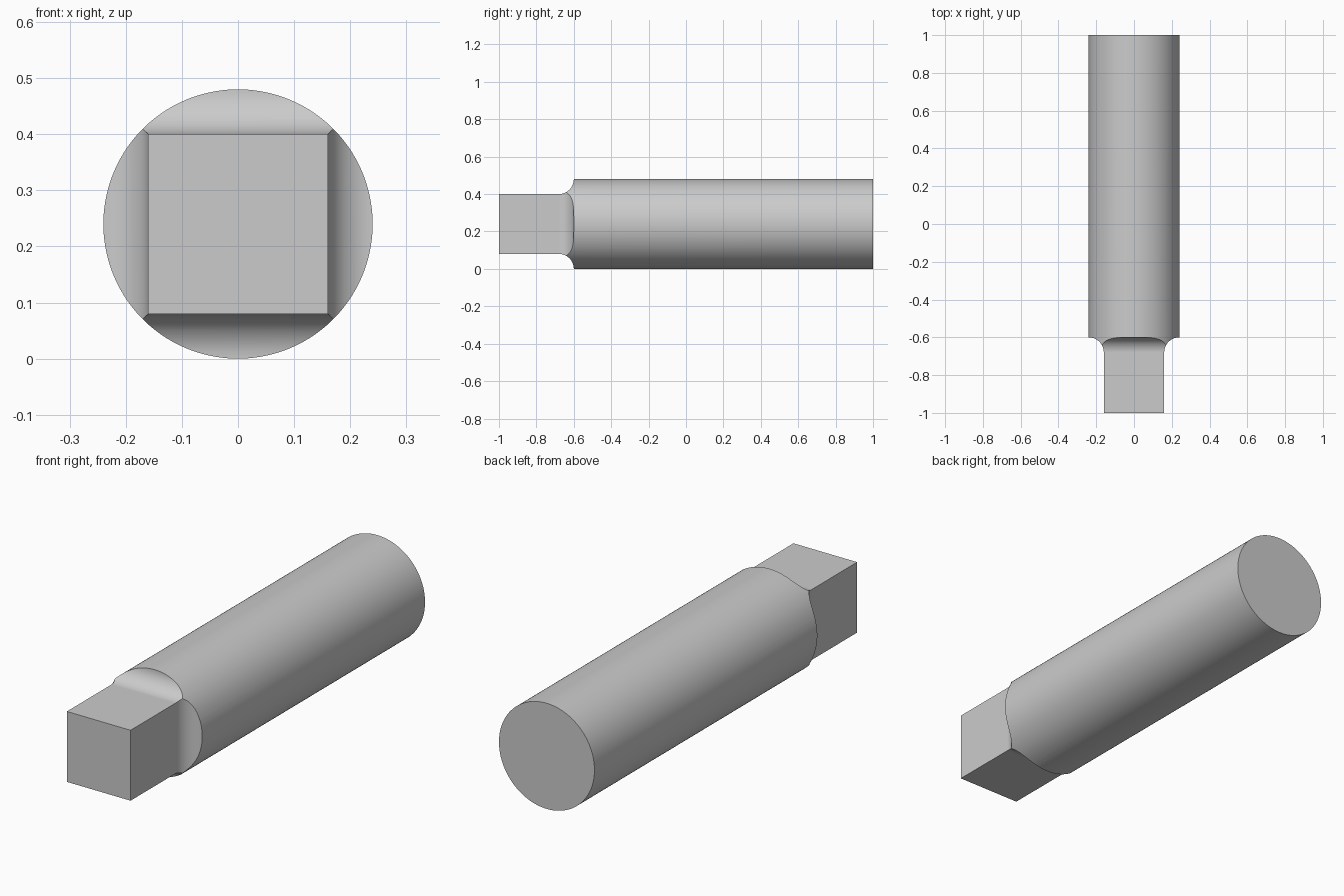
import bpy, bmesh, math

cube = bpy.data.objects.get("Cube")
if cube:
    bpy.data.objects.remove(cube, do_unlink=True)

RADIUS = 0.24      # round shank
HALF = 0.16        # half width of the square drive
FILLET = RADIUS - HALF
SHOULDER = -0.6    # where the full shank begins

steel = bpy.data.materials.new("grey steel")
steel.use_nodes = True
colour = (0.6, 0.6, 0.6, 1)
steel.diffuse_color = colour
steel.node_tree.nodes["Principled BSDF"].inputs["Base Color"].default_value = colour


def loft(name, rings, sides, phase):
    """Join regular-polygon rings of (y, circumradius) into a closed solid."""
    bm = bmesh.new()
    loops = []
    for y, r in rings:
        angles = [phase + math.tau * i / sides for i in range(sides)]
        loops.append([bm.verts.new((r * math.cos(a), y, RADIUS + r * math.sin(a)))
                      for a in angles])
    for a, b in zip(loops, loops[1:]):
        for i in range(sides):
            j = (i + 1) % sides
            bm.faces.new((a[i], a[j], b[j], b[i]))
    bm.faces.new(loops[0])
    bm.faces.new(loops[-1])
    bmesh.ops.recalc_face_normals(bm, faces=bm.faces)
    mesh = bpy.data.meshes.new(name)
    bm.to_mesh(mesh)
    bm.free()
    mesh.materials.append(steel)
    obj = bpy.data.objects.new(name, mesh)
    bpy.context.collection.objects.link(obj)
    return obj


# Round bar, longer than needed at the drive end
sides = 128
shank = loft("square_drive_shank", [(-1.1, RADIUS), (1, RADIUS)], sides, math.pi / sides)

# Square envelope with a concave fillet flaring out to the shoulder
steps = 20
profile = [(-1, HALF)]
for k in range(steps + 1):
    t = math.pi / 2 * k / steps
    profile.append((SHOULDER - FILLET + FILLET * math.sin(t), RADIUS - FILLET * math.cos(t)))
profile += [(SHOULDER, 0.3), (1.1, 0.3)]
envelope = loft("square_envelope", [(y, h * math.sqrt(2)) for y, h in profile], 4, math.pi / 4)
envelope.hide_render = True

# Keep only what lies inside both
cut = shank.modifiers.new("square end", 'BOOLEAN')
cut.operation = 'INTERSECT'
cut.solver = 'EXACT'
cut.object = envelope
bpy.ops.object.select_all(action='DESELECT')
bpy.context.view_layer.objects.active = shank
shank.select_set(True)
bpy.ops.object.modifier_apply(modifier=cut.name)
bpy.data.objects.remove(envelope, do_unlink=True)

# Smooth the round parts, keep the flats flat
bpy.ops.object.shade_smooth_by_angle(angle=math.radians(25))
weighted = shank.modifiers.new("flat faces", 'WEIGHTED_NORMAL')
weighted.keep_sharp = True
